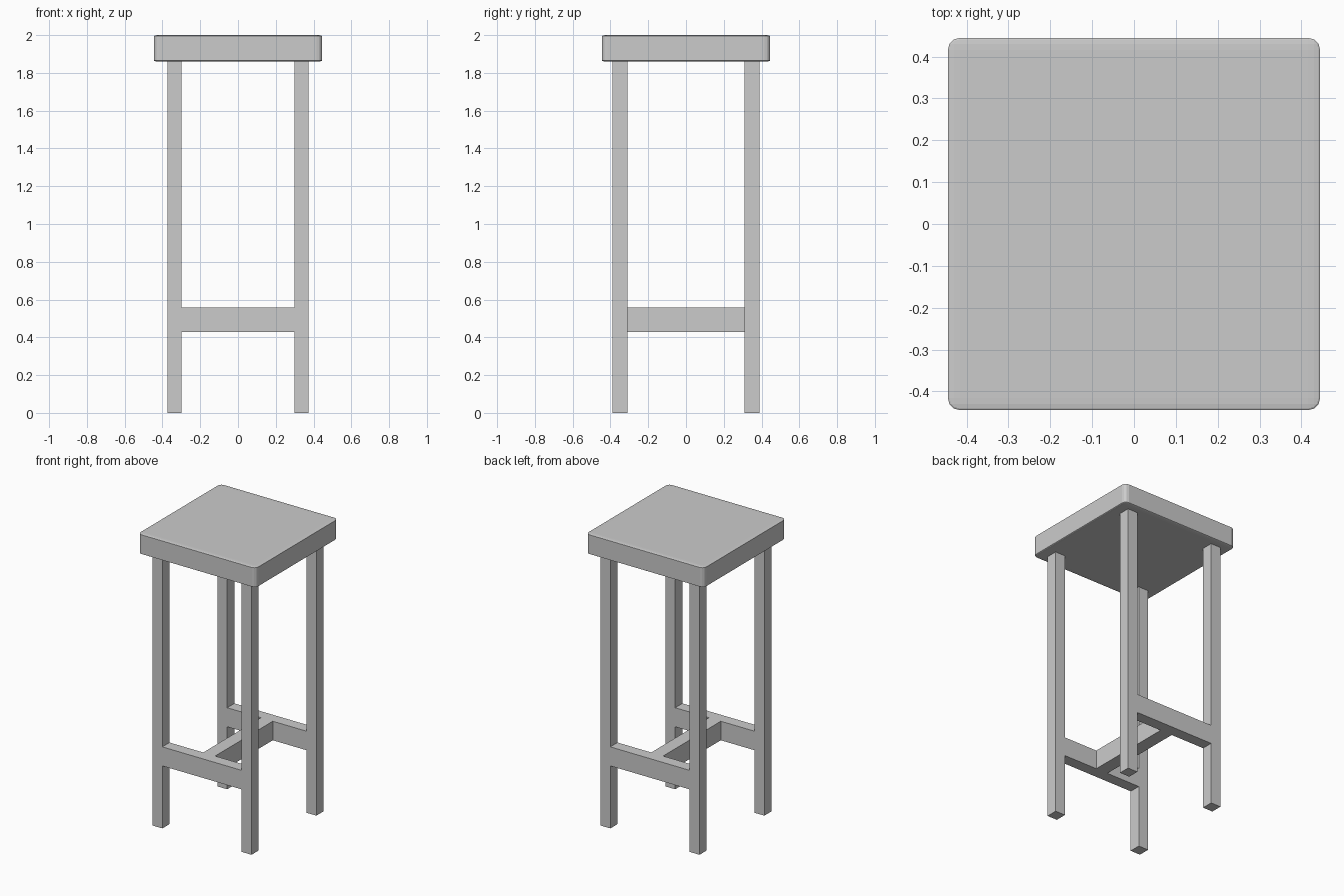
import bpy, bmesh
from mathutils import Matrix, Vector

if "Cube" in bpy.data.objects:
    bpy.data.objects.remove(bpy.data.objects["Cube"])


def box(name, center, size, bevel=0.0):
    """Unit cube, optionally bevelled, then stretched to size."""
    bm = bmesh.new()
    bmesh.ops.create_cube(bm, size=1.0)
    if bevel:
        bmesh.ops.bevel(bm, geom=bm.edges[:], offset=bevel, segments=3,
                        profile=0.5, affect='EDGES')
    bmesh.ops.transform(bm, matrix=Matrix.Diagonal((*size, 1.0)), verts=bm.verts)
    bmesh.ops.translate(bm, vec=Vector(center), verts=bm.verts)
    mesh = bpy.data.meshes.new(name)
    bm.to_mesh(mesh)
    bm.free()
    obj = bpy.data.objects.new(name, mesh)
    bpy.context.collection.objects.link(obj)
    return obj


SEAT_Z = 1.86
LEG_X, LEG_Y = 0.337, 0.35
LEG_W, LEG_D = 0.075, 0.078
RAIL_Z, RAIL_H = 0.492, 0.13

# Seat slab: bevel is squashed vertically, so corners are rounder than rims
box("seat", (0, 0, (SEAT_Z + 2) / 2), (0.89, 0.89, 2 - SEAT_Z), bevel=0.033)

for sy, end in ((-1, "front"), (1, "back")):
    # Legs
    for sx, side in ((-1, "left"), (1, "right")):
        box(f"{end}_{side}_leg", (sx * LEG_X, sy * LEG_Y, SEAT_Z / 2),
            (LEG_W, LEG_D, SEAT_Z))
    # Rail between the two legs, flush with them
    box(f"{end}_rail", (0, sy * LEG_Y, RAIL_Z),
        (2 * LEG_X - LEG_W, LEG_D, RAIL_H))

# Centre stretcher joining the rails
box("centre_stretcher", (0, 0, RAIL_Z), (0.09, 2 * LEG_Y - LEG_D, RAIL_H))
